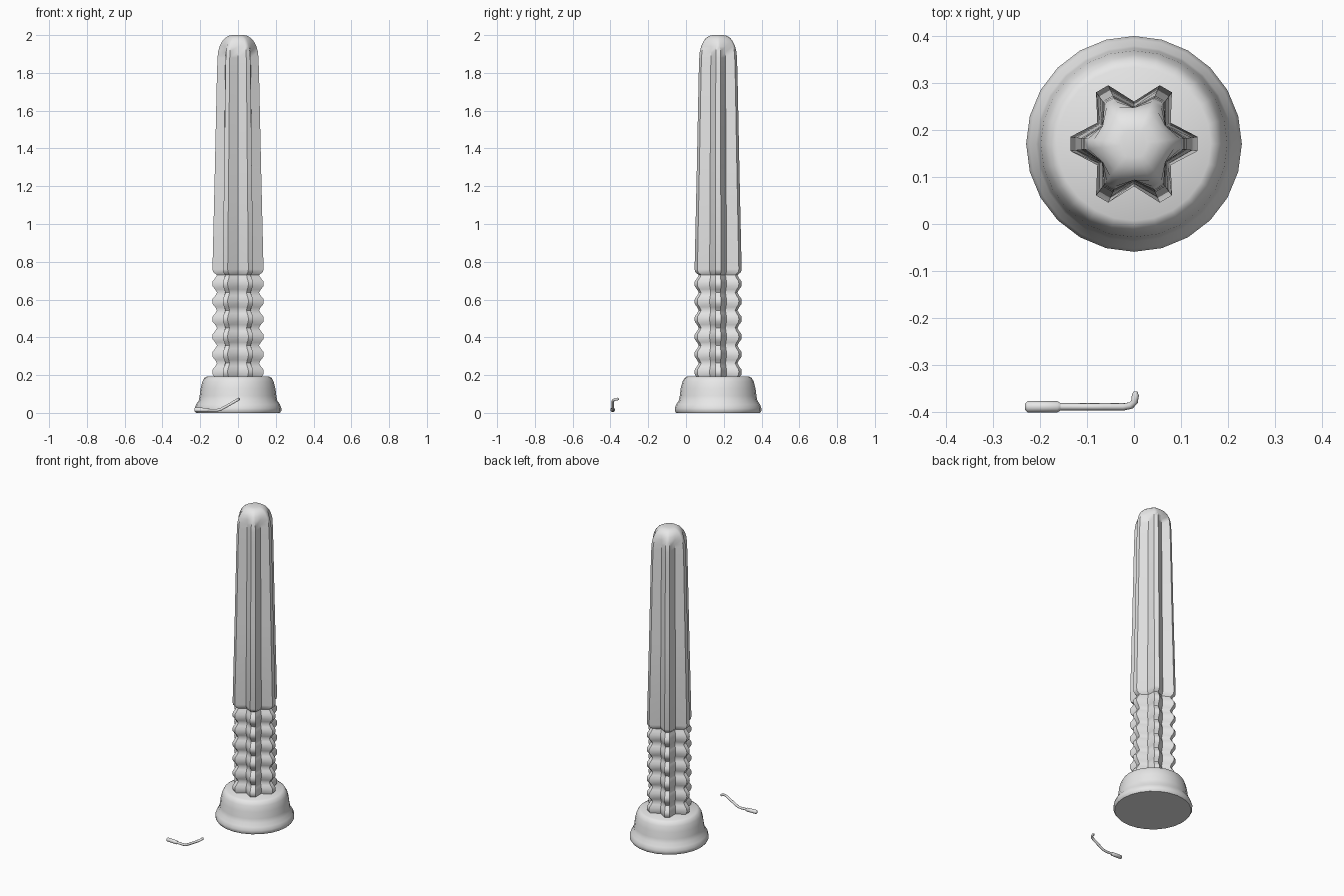
import bpy, bmesh, math
from mathutils import Vector

cube = bpy.data.objects.get("Cube")
if cube:
    bpy.data.objects.remove(cube)

grey = bpy.data.materials.new("light_grey")
grey.use_nodes = True
grey.diffuse_color = (0.8, 0.8, 0.8, 1)
grey.node_tree.nodes["Principled BSDF"].inputs["Base Color"].default_value = (0.8, 0.8, 0.8, 1)

CENTRE_Y = 0.17


def loft(name, rings, sharp_angle):
    """Skin closed rings of equal length and cap both ends."""
    bm = bmesh.new()
    loops = [[bm.verts.new(p) for p in ring] for ring in rings]
    for a, b in zip(loops, loops[1:]):
        for i in range(len(a)):
            j = (i + 1) % len(a)
            bm.faces.new((a[i], a[j], b[j], b[i]))
    bm.faces.new(loops[0])
    bm.faces.new(loops[-1])
    bmesh.ops.recalc_face_normals(bm, faces=bm.faces)
    mesh = bpy.data.meshes.new(name)
    bm.to_mesh(mesh)
    bm.free()
    mesh.materials.append(grey)
    obj = bpy.data.objects.new(name, mesh)
    bpy.context.collection.objects.link(obj)
    bpy.ops.object.select_all(action='DESELECT')
    obj.select_set(True)
    bpy.context.view_layer.objects.active = obj
    bpy.ops.object.shade_smooth_by_angle(angle=math.radians(sharp_angle))
    return obj


def circle(radius, z, count=24):
    return [(radius * math.cos(2 * math.pi * i / count),
             CENTRE_Y + radius * math.sin(2 * math.pi * i / count), z) for i in range(count)]


def star(tip, valley, z):
    """Six blunt lobes with a valley between each pair."""
    half = math.atan2(0.015, 0.135)
    ring = []
    for k in range(6):
        a = k * math.pi / 3
        for radius, turn in ((tip, -half), (tip, half), (valley, math.pi / 6)):
            ring.append((radius * math.cos(a + turn),
                         CENTRE_Y + radius * math.sin(a + turn), z))
    return ring


# Round flared base
base_profile = [(0.222, 0), (0.229, 0.01), (0.229, 0.025), (0.222, 0.045), (0.208, 0.065),
                (0.203, 0.09), (0.198, 0.13), (0.189, 0.165), (0.178, 0.185), (0.163, 0.193)]
loft("round_base", [circle(r, z) for r, z in base_profile], 50)

# Ribbed grip running into a tapered shaft with a domed end
rings = []
ribs, bottom, top = 6, 0.17, 0.73
pitch = (top - bottom) / ribs
for k in range(ribs):
    for t, bulge in ((0, 0), (0.18, 0.4), (0.35, 0.95), (0.5, 1), (0.65, 0.95), (0.82, 0.4)):
        rings.append(star(0.112 + 0.024 * bulge, 0.079 + 0.01 * bulge, bottom + pitch * (k + t)))
rings.append(star(0.112, 0.079, top))
rings.append(star(0.132, 0.088, top + 0.015))
rings.append(star(0.136, 0.09, top + 0.03))
rings.append(star(0.123, 0.084, 1.3))
rings.append(star(0.112, 0.079, 1.8))
for deg in range(0, 91, 15):
    a = math.radians(deg)
    tip = 0.03 + 0.079 * math.cos(a)
    rings.append(star(tip, min(0.077, tip * 0.94), 1.88 + 0.12 * math.sin(a)))
loft("star_shaft", rings, 45)


def rod(name, points, radii, sides=10):
    """Round rod swept along a bent path."""
    path = [Vector(p) for p in points]
    out = []
    side = Vector((0, 1, 0))
    for i, p in enumerate(path):
        along = (path[min(i + 1, len(path) - 1)] - path[max(i - 1, 0)]).normalized()
        side = (side - along * side.dot(along)).normalized()
        other = along.cross(side)
        out.append([p + radii[i] * (math.cos(t) * side + math.sin(t) * other)
                    for t in (2 * math.pi * k / sides for k in range(sides))])
    return loft(name, out, 50)


# Small bent hook tool lying in front of the base
Y = -0.388
rod("hook_handle",
    [(-0.231, Y, 0.017), (-0.226, Y, 0.017), (-0.163, Y, 0.015), (-0.156, Y, 0.015)],
    [0.007, 0.012, 0.012, 0.008])
rod("hook_rod",
    [(-0.16, Y, 0.015), (-0.115, Y, 0.014), (-0.095, Y, 0.017), (-0.06, Y, 0.036),
     (-0.02, Y, 0.059), (-0.006, Y + 0.003, 0.067), (0.001, Y + 0.011, 0.071),
     (0.003, Y + 0.025, 0.073), (0.003, Y + 0.032, 0.073)],
    [0.0075] * 7 + [0.0075, 0.004])
